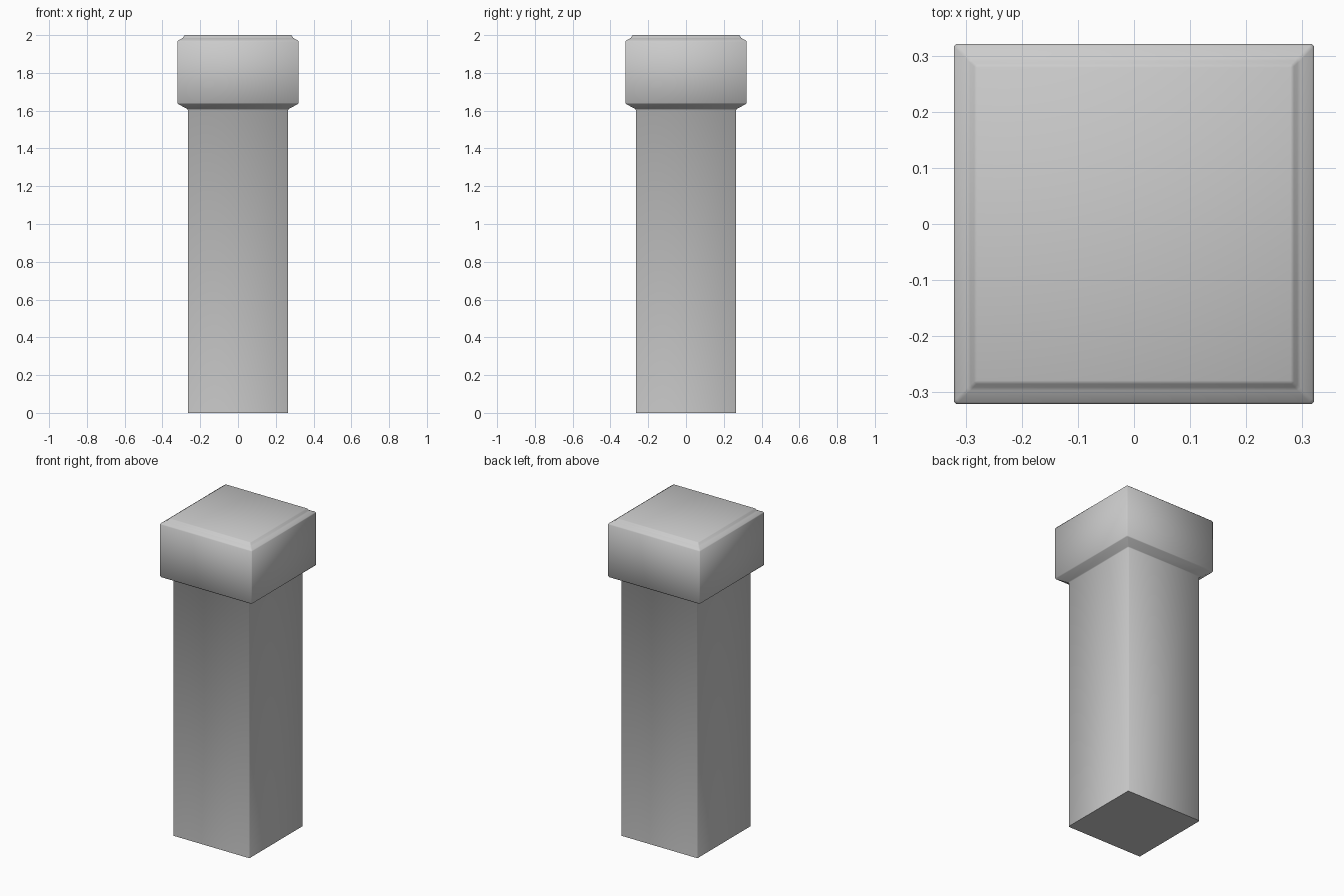
import bpy, bmesh, math

if "Cube" in bpy.data.objects:
    bpy.data.objects.remove(bpy.data.objects["Cube"])


def square_loft(name, profile, bevel):
    """Stack square rings (half width, height), cap the ends, soften all but the foot edges."""
    bm = bmesh.new()
    rings = [[bm.verts.new((sx * h, sy * h, z))
              for sx, sy in ((-1, -1), (1, -1), (1, 1), (-1, 1))]
             for h, z in profile]
    for low, high in zip(rings, rings[1:]):
        for i in range(4):
            j = (i + 1) % 4
            bm.faces.new((low[i], low[j], high[j], high[i]))
    bm.faces.new(rings[0][::-1])
    bm.faces.new(rings[-1])
    soft = [e for e in bm.edges if max(v.co.z for v in e.verts) > 0.001]
    bmesh.ops.bevel(bm, geom=soft, offset=bevel, segments=1,
                    affect='EDGES', clamp_overlap=True)
    bmesh.ops.recalc_face_normals(bm, faces=bm.faces)
    mesh = bpy.data.meshes.new(name)
    bm.to_mesh(mesh)
    bm.free()
    obj = bpy.data.objects.new(name, mesh)
    bpy.context.collection.objects.link(obj)
    bpy.context.view_layer.objects.active = obj
    obj.select_set(True)
    bpy.ops.object.shade_smooth_by_angle(angle=math.radians(65))
    obj.select_set(False)
    return obj


# Square shaft flaring into a wider cap with a chamfered, slightly raised top
square_loft("post_with_cap", [
    (0.266, 0.0),
    (0.266, 1.608),
    (0.321, 1.637),
    (0.321, 1.970),
    (0.293, 1.984),
    (0.283, 2.0),
], 0.004)
